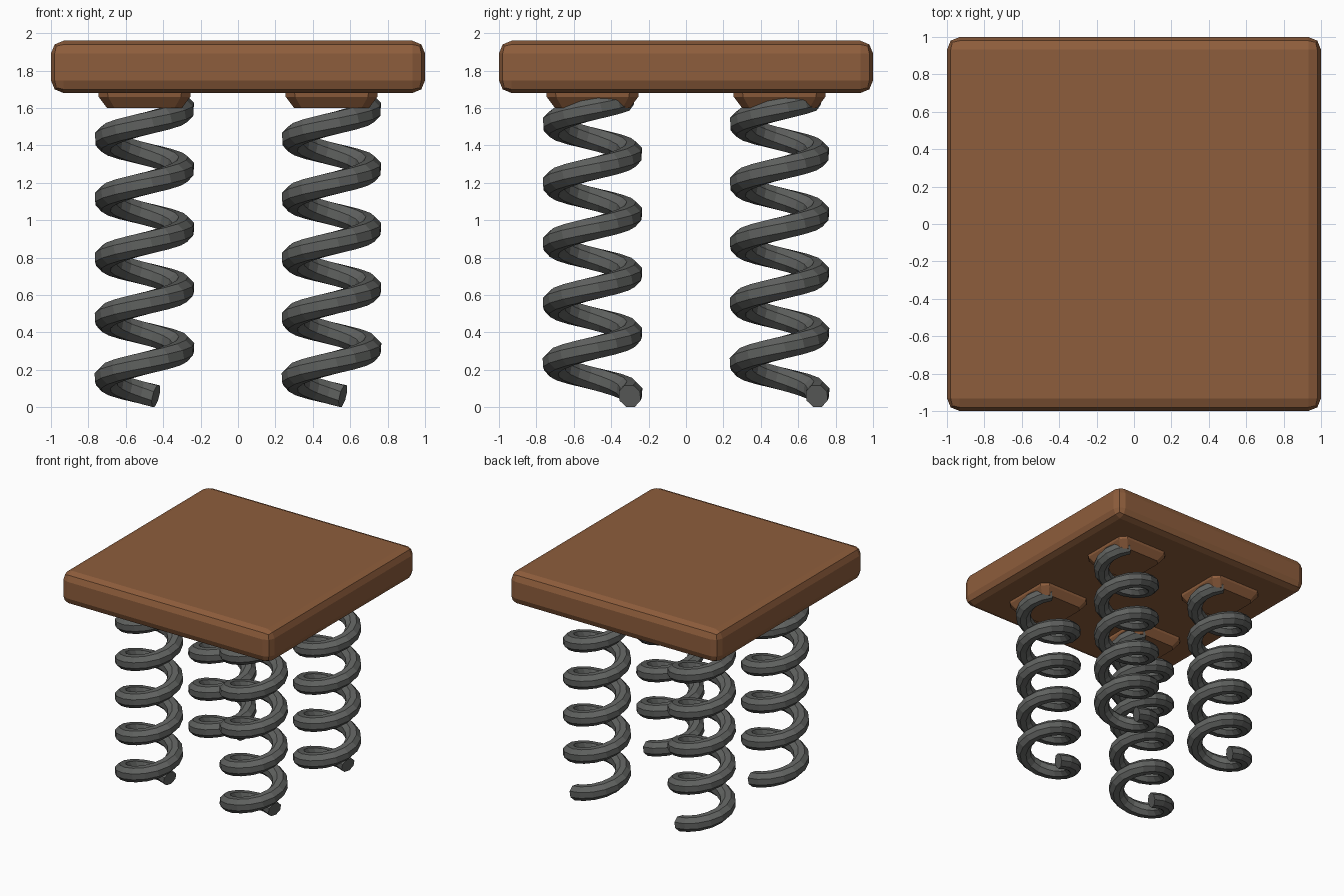
import bpy, bmesh, math
from mathutils import Vector

if "Cube" in bpy.data.objects:
    bpy.data.objects.remove(bpy.data.objects["Cube"])


def material(name, rgb):
    m = bpy.data.materials.new(name)
    m.diffuse_color = (*rgb, 1)
    m.use_nodes = True
    m.node_tree.nodes["Principled BSDF"].inputs["Base Color"].default_value = m.diffuse_color
    return m


WOOD = material("brown", (0.27, 0.11, 0.045))
STEEL = material("dark_grey", (0.115, 0.12, 0.115))


def add(name, mesh, mat, loc=(0, 0, 0)):
    if not mesh.materials:
        mesh.materials.append(mat)
    ob = bpy.data.objects.new(name, mesh)
    ob.location = loc
    bpy.context.collection.objects.link(ob)
    return ob


def to_mesh(bm, name):
    bmesh.ops.recalc_face_normals(bm, faces=bm.faces)
    me = bpy.data.meshes.new(name)
    bm.to_mesh(me)
    bm.free()
    return me


def loft(rings, name):
    """Skin a list of equal point rings and cap both ends."""
    bm = bmesh.new()
    vr = [[bm.verts.new(p) for p in ring] for ring in rings]
    n = len(vr[0])
    for a, b in zip(vr, vr[1:]):
        for i in range(n):
            j = (i + 1) % n
            bm.faces.new((a[i], a[j], b[j], b[i]))
    bm.faces.new(vr[0])
    bm.faces.new(vr[-1])
    return to_mesh(bm, name)


# Coil spring: octagonal wire swept along a helix
R, WIRE, PITCH, Z0, START, TURNS, SEG = 0.208, 0.064, 0.32, 0.06, 73, 4.95, 16
rings = []
steps = round(TURNS * SEG)
for s in range(steps + 1):
    t = TURNS * s / steps
    a = math.radians(START) + t * math.tau
    out = Vector((math.cos(a), math.sin(a), 0))
    tan = Vector((-math.sin(a) * R, math.cos(a) * R, PITCH / math.tau)).normalized()
    up = out.cross(tan)
    c = out * R + Vector((0, 0, Z0 + PITCH * t))
    rings.append([c + WIRE * (math.cos(q) * out + math.sin(q) * up)
                  for q in (math.tau * (k + 0.5) / 8 for k in range(8))])
spring_mesh = loft(rings, "spring")


# Mounting block: square with cut corners, tapering downwards
def cut_square(h, c, z):
    k = h - c
    return [(h, -k, z), (h, k, z), (k, h, z), (-k, h, z),
            (-h, k, z), (-h, -k, z), (-k, -h, z), (k, -h, z)]


block_mesh = loft([cut_square(0.2, 0.04, 1.6), cut_square(0.245, 0.05, 1.66),
                   cut_square(0.255, 0.05, 1.75)], "block")

for y, depth in ((-0.5, "front"), (0.5, "back")):
    for x, side in ((-0.5, "left"), (0.5, "right")):
        add(f"{depth}_{side}_spring", spring_mesh, STEEL, (x, y, 0))
        add(f"{depth}_{side}_mount", block_mesh, WOOD, (x, y, 0))

# Seat slab with rounded edges
bm = bmesh.new()
bmesh.ops.create_cube(bm, size=1)
bmesh.ops.scale(bm, vec=(2, 2, 0.28), verts=bm.verts)
bmesh.ops.bevel(bm, geom=bm.edges[:], offset=0.068, segments=2, profile=0.5, affect='EDGES')
add("seat_slab", to_mesh(bm, "seat_slab"), WOOD, (0, 0, 1.82))
